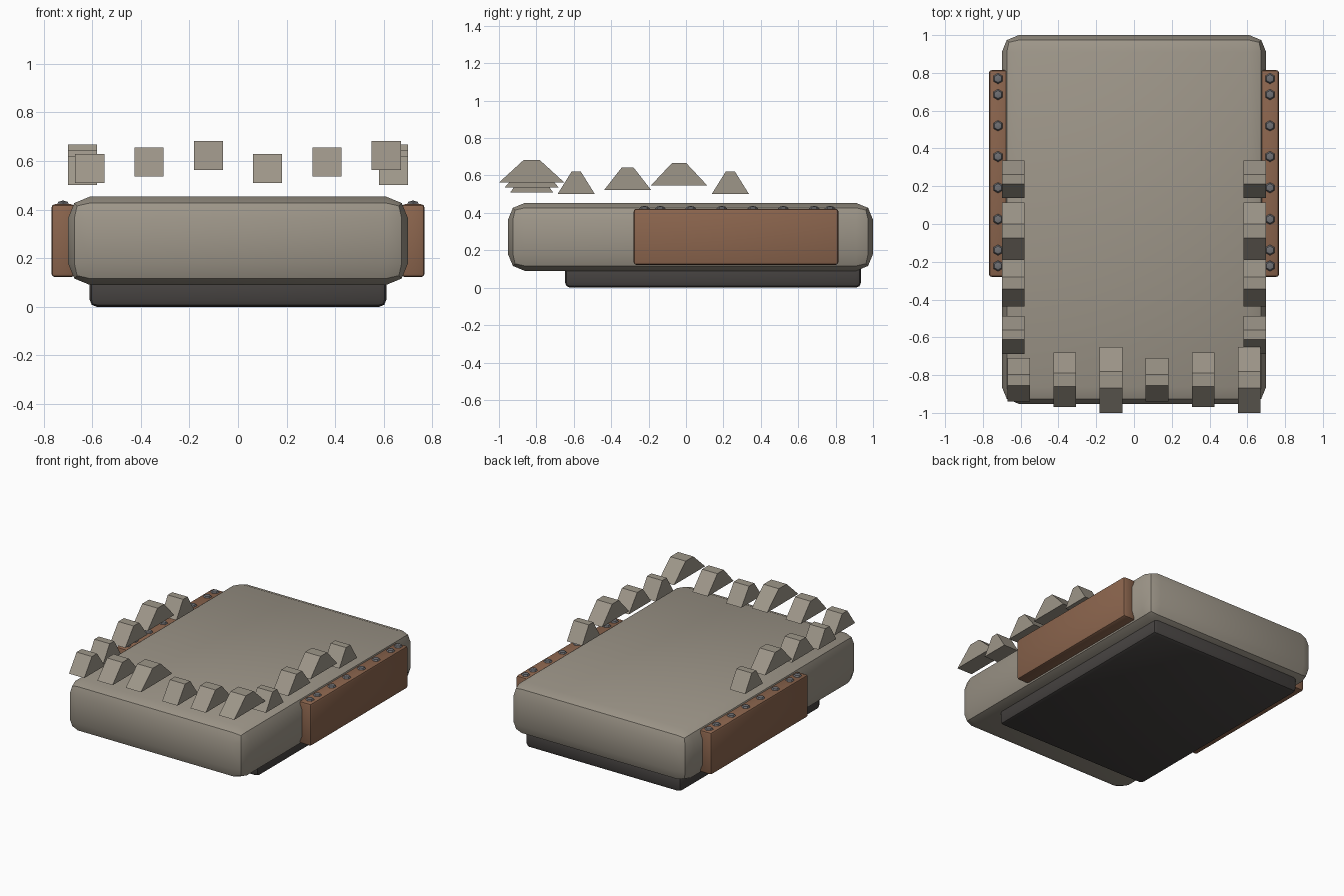
import bpy, bmesh, math

if "Cube" in bpy.data.objects:
    bpy.data.objects.remove(bpy.data.objects["Cube"])


def material(name, rgb):
    m = bpy.data.materials.new(name)
    m.diffuse_color = (*rgb, 1)
    m.use_nodes = True
    m.node_tree.nodes["Principled BSDF"].inputs["Base Color"].default_value = m.diffuse_color
    return m


STONE = material("warm grey", (0.34, 0.305, 0.25))
DARK = material("dark grey", (0.062, 0.056, 0.053))
LEATHER = material("leather brown", (0.26, 0.13, 0.075))
METAL = material("metal grey", (0.16, 0.16, 0.17))


def finish(bm, name, mat, smooth=False):
    bmesh.ops.recalc_face_normals(bm, faces=bm.faces)
    me = bpy.data.meshes.new(name)
    bm.to_mesh(me)
    bm.free()
    me.materials.append(mat)
    ob = bpy.data.objects.new(name, me)
    bpy.context.collection.objects.link(ob)
    if smooth:
        bpy.ops.object.select_all(action='DESELECT')
        ob.select_set(True)
        bpy.context.view_layer.objects.active = ob
        bpy.ops.object.shade_smooth_by_angle(angle=math.radians(30))
    return ob


def rounded_box(name, lo, hi, bevel, mat):
    bm = bmesh.new()
    bmesh.ops.create_cube(bm, size=1)
    for v in bm.verts:
        v.co = [(a + b) / 2 + c * (b - a) for a, b, c in zip(lo, hi, v.co)]
    bmesh.ops.bevel(bm, geom=bm.edges[:], offset=bevel, segments=2,
                    profile=0.5, affect='EDGES')
    return finish(bm, name, mat, True)


def tooth(name, x, y, z, length, width=0.12, height=0.12):
    # trapezoid block, its flat top a quarter of its base length
    bm = bmesh.new()
    bmesh.ops.create_cube(bm, size=1)
    for v in bm.verts:
        taper = 0.25 if v.co.z > 0 else 1
        v.co = (x + v.co.x * width, y + v.co.y * length * taper,
                z + (v.co.z + 0.5) * height)
    return finish(bm, name, STONE)


# Main slab and the dark base under it
rounded_box("body", (-0.70, -0.952, 0.09), (0.70, 1.0, 0.453), 0.09, STONE)
rounded_box("base", (-0.61, -0.647, 0.0), (0.61, 0.936, 0.13), 0.028, DARK)

# Side panels with a row of rivets along the top
for side, label in ((-1, "left"), (1, "right")):
    xs = sorted((side * 0.672, side * 0.768))
    rounded_box(f"{label}_panel", (xs[0], -0.28, 0.122), (xs[1], 0.815, 0.422),
                0.015, LEATHER)
    for i, y in enumerate((0.77, 0.685, 0.52, 0.357, 0.192, 0.025, -0.138, -0.222)):
        bm = bmesh.new()
        bmesh.ops.create_uvsphere(bm, u_segments=6, v_segments=4, radius=1)
        for v in bm.verts:
            v.co = (side * 0.72 + v.co.x * 0.03, y + v.co.y * 0.03, 0.42 + v.co.z * 0.017)
        finish(bm, f"{label}_rivet_{i + 1}", METAL, True)

    # Side teeth
    for i, (y, z, length) in enumerate(((0.237, 0.5, 0.2), (-0.037, 0.547, 0.3),
                                        (-0.312, 0.523, 0.25), (-0.587, 0.5, 0.2))):
        tooth(f"{label}_tooth_{i + 1}", side * 0.64, y, z, length)

# Front teeth, repeating three sizes
for i in range(6):
    k = i % 3
    tooth(f"front_tooth_{i + 1}", -0.61 + i * 0.244, -0.825,
          0.509 + k * 0.0265, 0.23 + k * 0.06)
